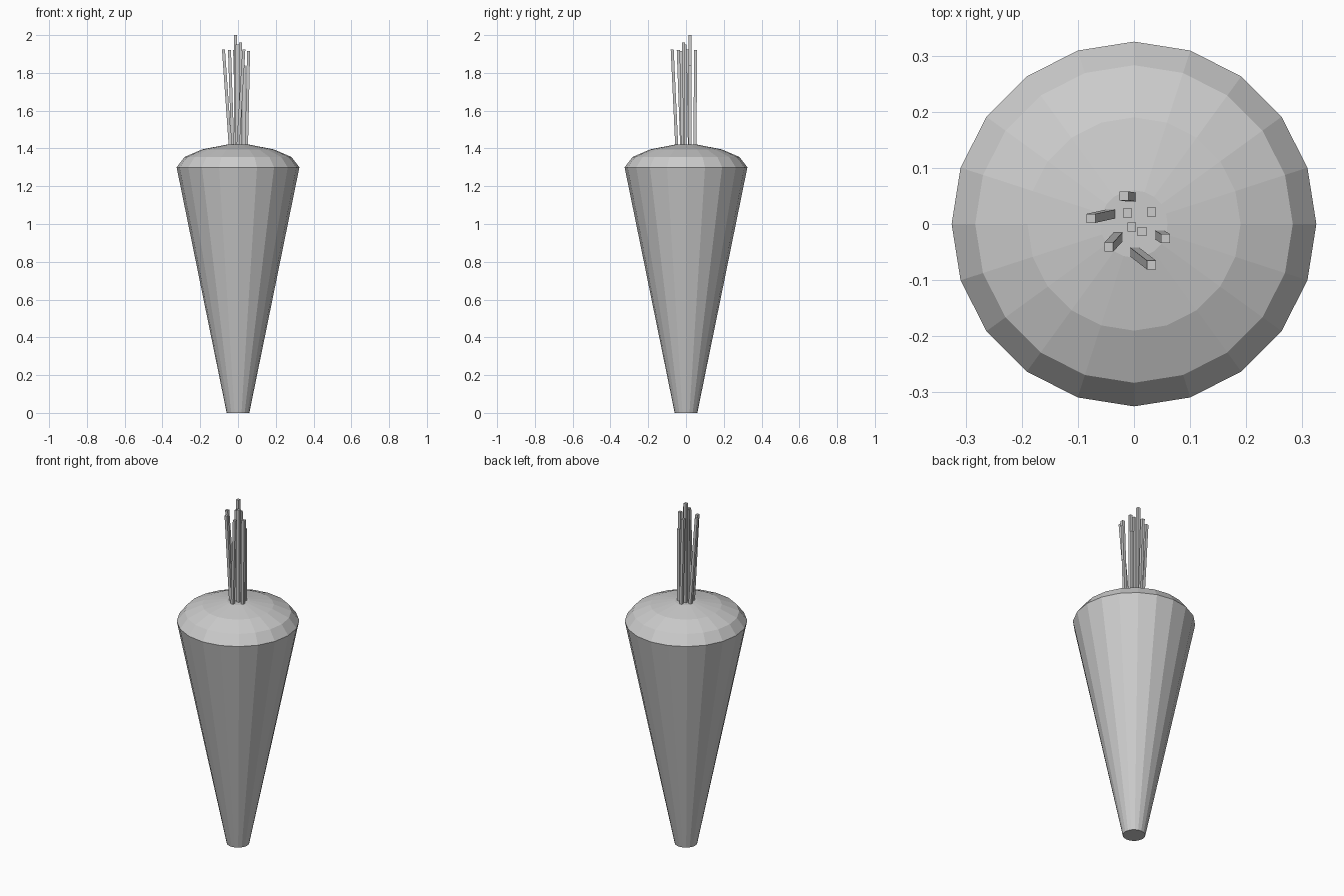
import bpy, bmesh, math

if "Cube" in bpy.data.objects:
    bpy.data.objects.remove(bpy.data.objects["Cube"])

grey = bpy.data.materials.new("plain_grey")
grey.diffuse_color = (0.6, 0.6, 0.6, 1)
grey.use_nodes = True
grey.node_tree.nodes["Principled BSDF"].inputs["Base Color"].default_value = grey.diffuse_color


def loft(name, rings):
    """Skin a stack of equal-sized vertex rings and cap both ends."""
    bm = bmesh.new()
    loops = [[bm.verts.new(p) for p in ring] for ring in rings]
    n = len(loops[0])
    for a, b in zip(loops, loops[1:]):
        for i in range(n):
            j = (i + 1) % n
            bm.faces.new((a[i], a[j], b[j], b[i]))
    bm.faces.new(loops[0][::-1])
    bm.faces.new(loops[-1])
    me = bpy.data.meshes.new(name)
    bm.to_mesh(me)
    bm.free()
    me.materials.append(grey)
    ob = bpy.data.objects.new(name, me)
    bpy.context.collection.objects.link(ob)


def circle(r, z, n=20):
    return [(r * math.cos(math.tau * i / n), r * math.sin(math.tau * i / n), z)
            for i in range(n)]


def square(x, y, z, h=0.008):
    return [(x - h, y - h, z), (x + h, y - h, z), (x + h, y + h, z), (x - h, y + h, z)]


# Tapered root with a domed crown
profile = [(0.06, 0), (0.325, 1.30), (0.283, 1.355), (0.19, 1.395), (0.06, 1.42)]
loft("root", [circle(r, z) for r, z in profile])

# Leaf stalks: base x, y, then tip x, y, z
stalks = [
    (-0.012, 0.020, -0.012, 0.020, 2.00),
    (0.031, 0.021, 0.031, 0.021, 1.84),
    (-0.004, -0.005, -0.004, -0.005, 1.95),
    (0.014, -0.013, 0.014, -0.013, 1.96),
    (-0.004, 0.048, -0.018, 0.050, 1.92),
    (-0.041, 0.018, -0.077, 0.010, 1.925),
    (-0.028, -0.023, -0.045, -0.041, 1.92),
    (0.000, -0.049, 0.031, -0.073, 1.925),
    (0.045, -0.019, 0.056, -0.026, 1.915),
]
for k, (bx, by, tx, ty, tz) in enumerate(stalks, 1):
    loft(f"stalk_{k}", [square(bx, by, 1.41), square(tx, ty, tz)])
